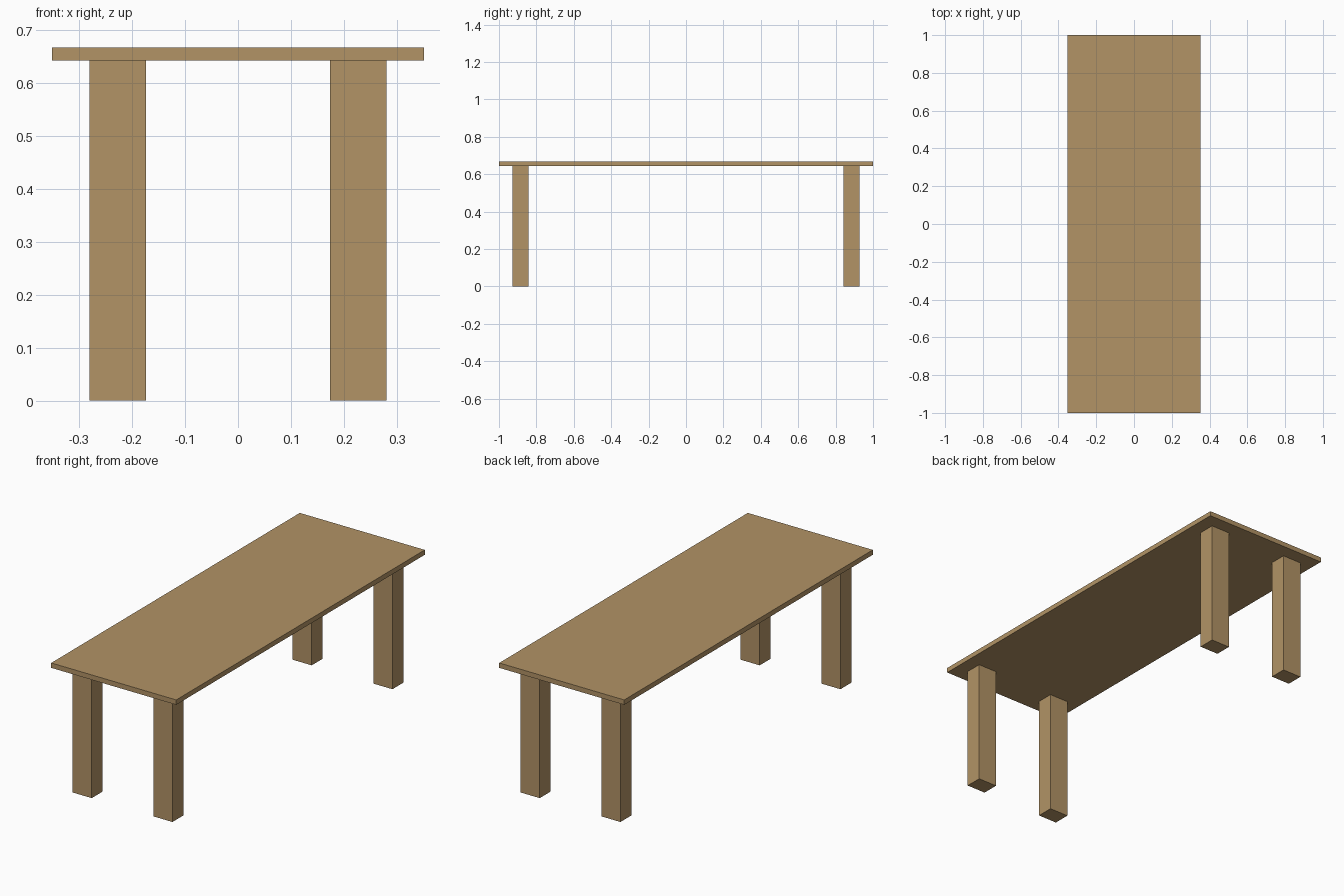
import bpy

if "Cube" in bpy.data.objects:
    bpy.data.objects.remove(bpy.data.objects["Cube"])

# Single wood colour
wood = bpy.data.materials.new("light_brown_wood")
wood.diffuse_color = (0.445, 0.292, 0.133, 1.0)
wood.use_nodes = True
wood.node_tree.nodes["Principled BSDF"].inputs["Base Color"].default_value = wood.diffuse_color


def box(name, lo, hi):
    """Add a box spanning two opposite corners."""
    centre = [(a + b) / 2 for a, b in zip(lo, hi)]
    bpy.ops.mesh.primitive_cube_add(size=1, location=centre)
    obj = bpy.context.object
    obj.name = name
    obj.scale = [b - a for a, b in zip(lo, hi)]
    bpy.ops.object.transform_apply(location=False, rotation=False, scale=True)
    obj.data.materials.append(wood)
    return obj


TOP_Z, UNDER_Z = 0.668, 0.643

# Table top
box("table_top", (-0.352, -1.0, UNDER_Z), (0.352, 1.0, TOP_Z))

# Four legs, set in from the corners
LEG_X, LEG_Y = 0.2275, 0.885
HALF_X, HALF_Y = 0.0535, 0.0435
for side, sx in (("left", -1), ("right", 1)):
    for end, sy in (("front", -1), ("back", 1)):
        x, y = sx * LEG_X, sy * LEG_Y
        box(f"{end}_{side}_leg",
            (x - HALF_X, y - HALF_Y, 0.0),
            (x + HALF_X, y + HALF_Y, UNDER_Z))
